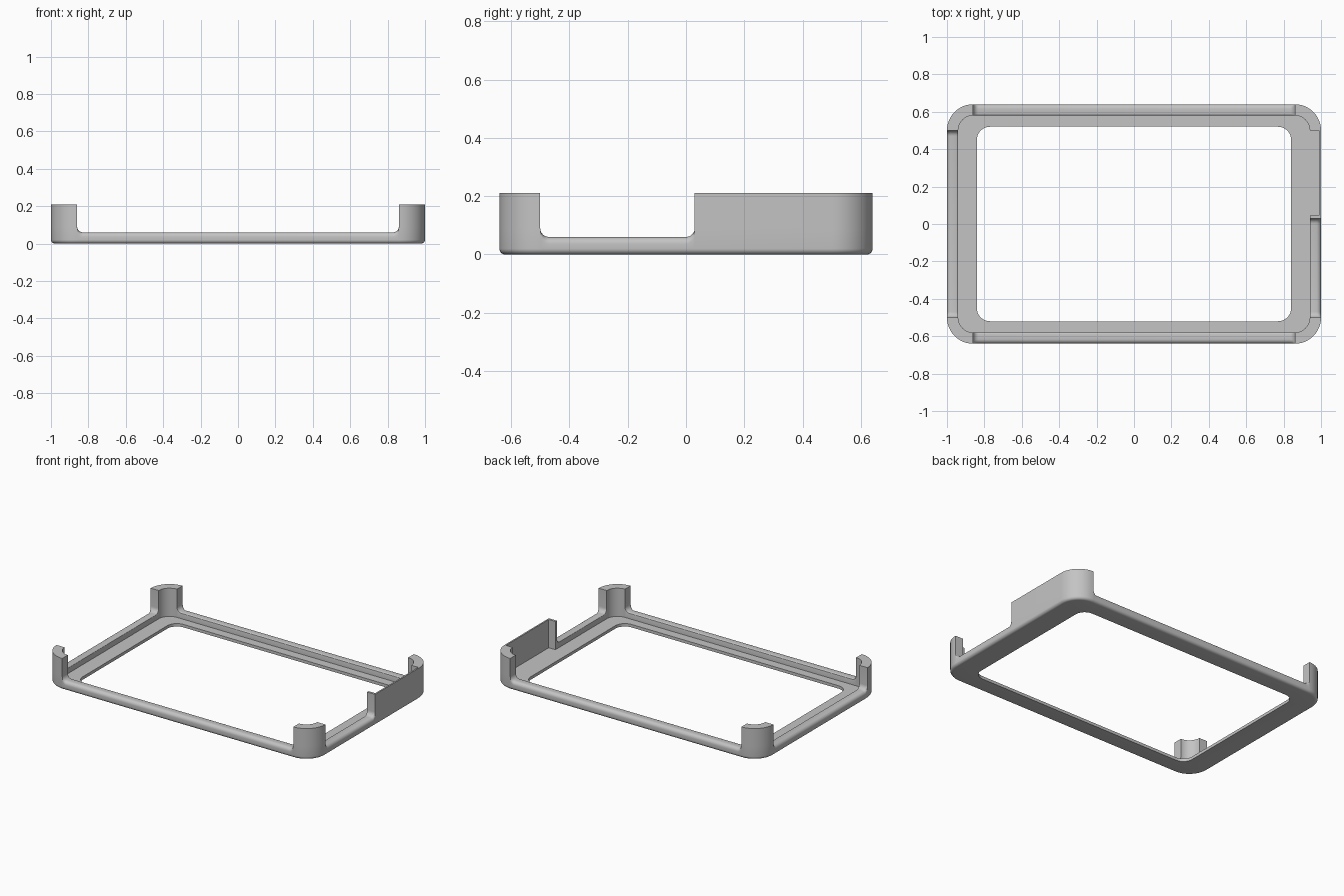
import bpy
import bmesh
from math import sin, cos, pi
from mathutils import Vector

cube = bpy.data.objects.get("Cube")
if cube:
    bpy.data.objects.remove(cube)

# Main sizes
CX, CY, R = 0.86, 0.50, 0.14        # outer corner centres and radius
WX, WY, WR = 0.77, 0.45, 0.07       # window corner centres and radius
RAIL, POST, LEDGE = 0.06, 0.21, 0.02
WALL, THIN = 0.06, 0.01             # wall thickness, thin side panel
FILLET, ROUND, FOOT = 0.03, 0.024, 0.02
STEPS = 6
BASE = RAIL + FILLET


def quarter(n=STEPS):
    return [k / n * pi / 2 for k in range(n + 1)]


def section(top, thick, rnd):
    """Wall cross-section as (inset, height), from the foot over the top to the ledge."""
    inner = rnd * 0.4
    rows = [(FOOT * (1 - sin(a)), FOOT * (1 - cos(a))) for a in quarter()]
    rows.append((0, min(top - rnd, BASE)))
    rows += [(rnd * (1 - cos(a)), top - rnd * (1 - sin(a))) for a in quarter()]
    rows.append((max(rnd, THIN), top))
    rows += [(thick - inner * (1 - sin(a)), top - inner * (1 - cos(a))) for a in quarter(3)]
    rows += [(thick, min(top - inner, BASE)), (thick, LEDGE), (WALL, LEDGE)]
    return rows


def rise(end):
    """Rail sweeping up into a post that starts at distance end."""
    run = [(end - FILLET * (1 - sin(a)), RAIL + FILLET * (1 - cos(a)), WALL, ROUND * cos(a))
           for a in quarter()]
    return run[:-1] + [(end, BASE, WALL, 0)]


def fall(length):
    return [(length - d, top, t, r) for d, top, t, r in reversed(rise(length))]


def clamp(v, limit):
    return max(-limit, min(limit, v))


# Stations round the frame: outer point, outward direction, window point, section
stations = []
for i in range(4):
    start = i * pi / 2
    sx, sy = (1, -1, -1, 1)[i], (1, 1, -1, -1)[i]
    for a in quarter(12):
        n = Vector((cos(start + a), sin(start + a)))
        stations.append((Vector((sx * CX, sy * CY)) + n * R, n,
                         Vector((sx * WX, sy * WY)) + n * WR, section(POST, WALL, 0)))
    # Straight side that follows this corner
    along = Vector((-sin(start + pi / 2), cos(start + pi / 2)))
    n = Vector((cos(start + pi / 2), sin(start + pi / 2)))
    length = 2 * (CX if i % 2 == 0 else CY)
    origin = Vector((sx * CX, sy * CY)) + n * R
    if i == 3:
        edge = CY + 0.03            # front edge of the tall side panel
        run = fall(length) + rise(edge)
        run += [(edge, POST, WALL, 0), (edge + 0.015, POST, WALL, 0),
                (edge + 0.015, POST, THIN, 0), (length, POST, THIN, 0)]
    else:
        run = fall(length) + rise(length)
    for d, top, thick, rnd in run:
        p = origin + along * d
        w = Vector((clamp(p.x, WX + abs(n.x) * WR), clamp(p.y, WY + abs(n.y) * WR)))
        stations.append((p, n, w, section(top, thick, rnd)))

# Skin the stations into one closed ring
bm = bmesh.new()
loops = []
for p, n, w, rows in stations:
    loop = [bm.verts.new((*(p - n * inset), z)) for inset, z in rows]
    loop += [bm.verts.new((*w, LEDGE)), bm.verts.new((*w, 0))]
    loops.append(loop)
for a, b in zip(loops, loops[1:] + loops[:1]):
    for k in range(len(a)):
        m = (k + 1) % len(a)
        bm.faces.new((a[k], b[k], b[m], a[m]))
bmesh.ops.remove_doubles(bm, verts=bm.verts[:], dist=0.00005)
bmesh.ops.recalc_face_normals(bm, faces=bm.faces[:])

mesh = bpy.data.meshes.new("bezel_frame")
bm.to_mesh(mesh)
bm.free()
frame = bpy.data.objects.new("bezel_frame", mesh)
bpy.context.collection.objects.link(frame)

# Plain grey material
grey = bpy.data.materials.new("light_grey")
grey.use_nodes = True
colour = (0.55, 0.55, 0.55, 1)
grey.diffuse_color = colour
grey.node_tree.nodes["Principled BSDF"].inputs["Base Color"].default_value = colour
mesh.materials.append(grey)

bpy.ops.object.select_all(action="DESELECT")
frame.select_set(True)
bpy.context.view_layer.objects.active = frame
bpy.ops.object.shade_smooth_by_angle(angle=pi / 6)
